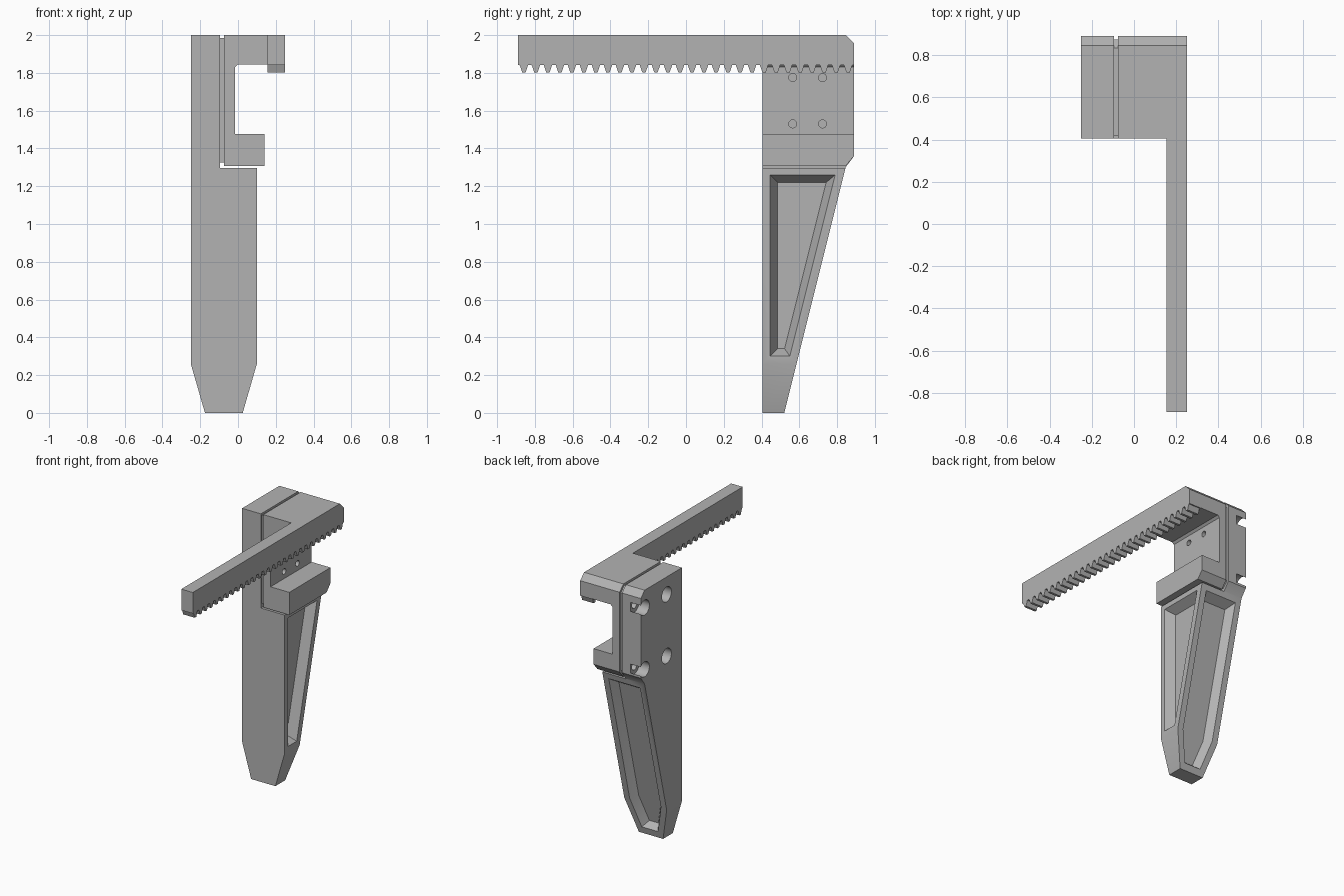
import bpy, bmesh, math

if "Cube" in bpy.data.objects:
    bpy.data.objects.remove(bpy.data.objects["Cube"])

plastic = bpy.data.materials.new("grey plastic")
plastic.diffuse_color = (0.45, 0.45, 0.45, 1)
plastic.use_nodes = True
plastic.node_tree.nodes["Principled BSDF"].inputs["Base Color"].default_value = plastic.diffuse_color


def loft(name, ring_a, ring_b):
    """Closed solid between two matching rings of 3D points."""
    bm = bmesh.new()
    a = [bm.verts.new(p) for p in ring_a]
    b = [bm.verts.new(p) for p in ring_b]
    n = len(a)
    bm.faces.new(a)
    bm.faces.new(b[::-1])
    for i in range(n):
        j = (i + 1) % n
        bm.faces.new((a[i], b[i], b[j], a[j]))
    bmesh.ops.recalc_face_normals(bm, faces=bm.faces)
    mesh = bpy.data.meshes.new(name)
    bm.to_mesh(mesh)
    bm.free()
    obj = bpy.data.objects.new(name, mesh)
    mesh.materials.append(plastic)
    bpy.context.collection.objects.link(obj)
    return obj


def prism_x(name, yz, x0, x1):
    return loft(name, [(x0, y, z) for y, z in yz], [(x1, y, z) for y, z in yz])


def prism_y(name, xz, y0, y1):
    return loft(name, [(x, y0, z) for x, z in xz], [(x, y1, z) for x, z in xz])


def rod(name, y, z, r, x0, x1, sides=32):
    ring = [(y + r * math.cos(2 * math.pi * i / sides),
             z + r * math.sin(2 * math.pi * i / sides)) for i in range(sides)]
    return prism_x(name, ring, x0, x1)


def combine(target, tool, op):
    mod = target.modifiers.new(op, 'BOOLEAN')
    mod.operation, mod.solver, mod.object = op, 'EXACT', tool
    bpy.context.view_layer.objects.active = target
    bpy.ops.object.modifier_apply(modifier=mod.name)
    bpy.data.objects.remove(tool, do_unlink=True)


FRONT, BACK, BEVEL = 0.405, 0.89, 0.845
STEP, FOOT = 1.297, 1.308

# Finger: front silhouette intersected with the side profile
finger = prism_y("finger", [(-0.175, 0), (0.025, 0), (0.10, 0.26), (0.10, STEP),
                            (-0.095, STEP), (-0.095, 2), (-0.25, 2), (-0.25, 0.26)], FRONT, 1.0)
side = prism_x("finger_side", [(FRONT - 0.1, -0.1), (0.495, -0.1), (BEVEL, 1.30), (BACK, 1.36),
                               (BACK, 1.955), (BEVEL, 2), (BEVEL - 0.05, 2.05),
                               (FRONT - 0.1, 2.05)], -0.5, 0.5)
combine(finger, side, 'INTERSECT')

# Sloped pocket in the right side
outer = [(0.445, 1.26), (0.79, 1.26), (0.55, 0.30), (0.445, 0.30)]
inner = [(0.485, 1.22), (0.742, 1.22), (0.522, 0.34), (0.485, 0.34)]
combine(finger, loft("side_pocket", [(0.101, y, z) for y, z in outer],
                     [(0.035, y, z) for y, z in inner]), 'DIFFERENCE')


# Sloped pocket in the slanted back
def back_ring(half, z_levels, depth):
    ring = []
    for sign, order in ((1, (0, 1, 2)), (-1, (2, 1, 0))):
        for i in order:
            z = z_levels[i]
            ring.append((-0.075 + sign * half[i], 0.52 + 0.25 * z - 0.97 * depth, z + 0.243 * depth))
    return ring


combine(finger, loft("back_pocket", back_ring((0.13, 0.13, 0.068), (1.255, 0.27, 0.05), -0.001),
                     back_ring((0.092, 0.092, 0.037), (1.20, 0.265, 0.075), 0.055)), 'DIFFERENCE')

# Counterbored bolt holes in the left side, the rear pair opening onto the back
for y in (0.585, 0.845):
    for z in (1.41, 1.87):
        combine(finger, rod("counterbore", y, z, 0.056, -0.3, -0.165), 'DIFFERENCE')
        combine(finger, rod("bore", y, z, 0.028, -0.2, -0.11), 'DIFFERENCE')

# Clamp: C shape with bevelled back edges
clamp = prism_y("rack_clamp", [(-0.075, FOOT), (0.14, FOOT), (0.14, 1.477), (-0.015, 1.477),
                               (-0.015, 1.83), (0, 1.845), (0.17, 1.845), (0.17, 2),
                               (-0.075, 2)], FRONT, 1.0)
bevel = prism_x("clamp_side", [(0.3, 1.2), (BEVEL - 0.08, 1.2), (BEVEL, FOOT), (BACK, 1.36),
                               (BACK, 1.955), (BEVEL, 2), (BEVEL - 0.05, 2.05), (0.3, 2.05)], -0.5, 0.5)
combine(clamp, bevel, 'INTERSECT')
for y in (0.565, 0.723):
    for z in (1.53, 1.775):
        combine(clamp, rod("pin_hole", y, z, 0.021, -0.068, 0.05), 'DIFFERENCE')

# Toothed rack along the top right edge
teeth, root, tip = 28, 1.843, 1.803
pitch = 2 * BACK / teeth
outline = [(BACK, 1.955), (BEVEL, 2), (-BACK, 2)]
for i in range(teeth):
    y = -BACK + i * pitch
    outline += [(y + f * pitch, z) for f, z in ((0, root), (0.14, root), (0.36, tip),
                                                (0.64, tip), (0.86, root))]
outline.append((BACK, root))
rack = prism_x("rack", outline, 0.155, 0.25)
combine(clamp, rack, 'UNION')
clamp.name = "clamp_and_rack"

# Recessed plate filling the groove between finger and clamp
prism_x("joint_plate", [(FRONT + 0.015, 1.325), (0.835, 1.325), (0.875, 1.368), (0.875, 1.945),
                        (0.835, 1.985), (FRONT + 0.015, 1.985)], -0.0955, -0.0745)

# Smooth the round holes, keep edges crisp
for obj in (finger, clamp):
    bpy.ops.object.select_all(action='DESELECT')
    obj.select_set(True)
    bpy.context.view_layer.objects.active = obj
    bpy.ops.object.shade_smooth_by_angle(angle=math.radians(25))
